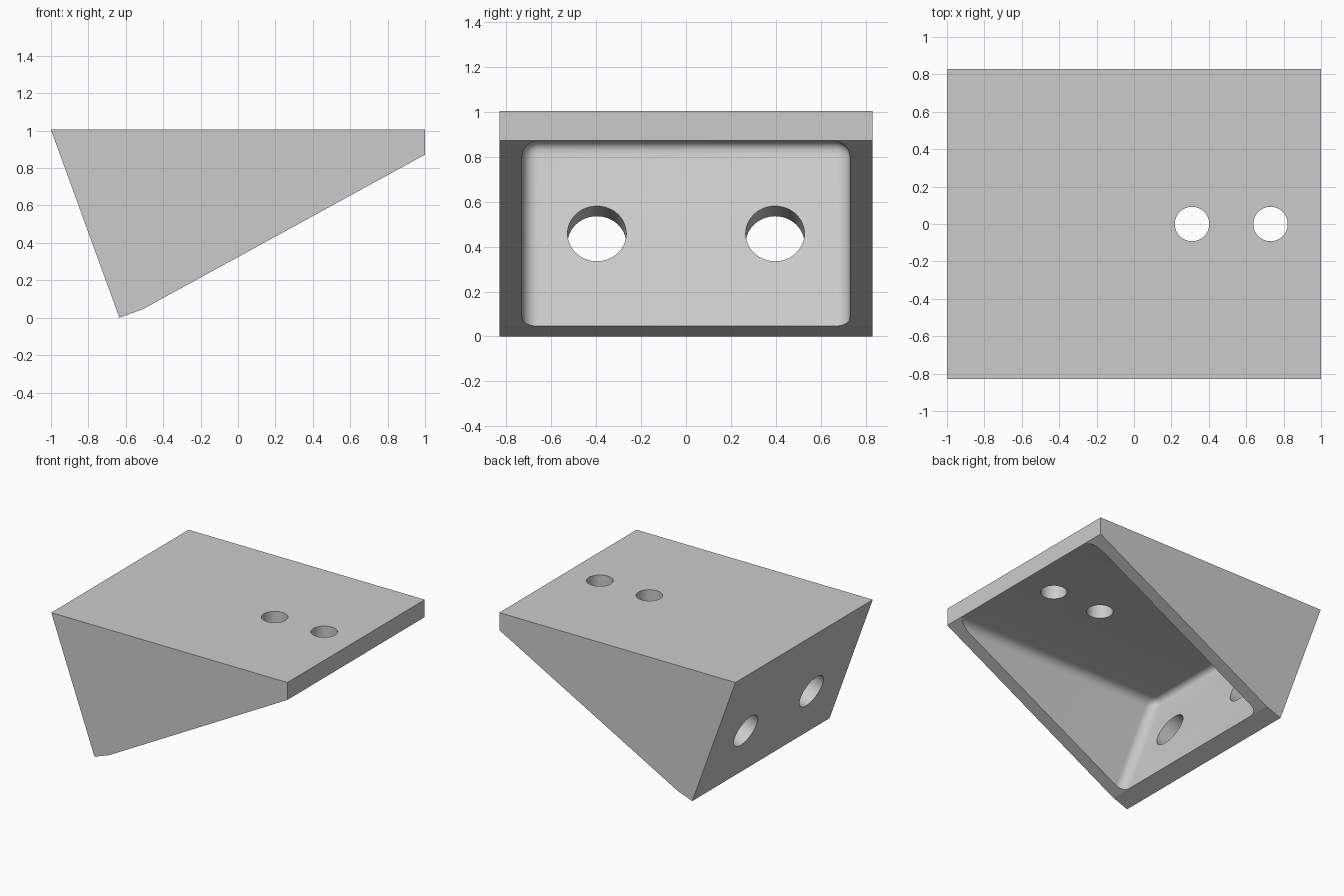
import bpy, bmesh, math
from mathutils import Vector

if "Cube" in bpy.data.objects:
    bpy.data.objects.remove(bpy.data.objects["Cube"])

TOP = 1.005                      # height of the flat top
WALL = 0.133                     # plate thickness
HALF_W = 0.83                    # half width of the bracket
TILT = math.radians(20)          # lean of the back plate
AXIS = Vector((math.cos(TILT), 0, math.sin(TILT)))      # normal of the back plate
DOWN = Vector((math.sin(TILT), 0, -math.cos(TILT)))     # direction down the back plate

grey = bpy.data.materials.new("light_grey")
grey.diffuse_color = (0.6, 0.6, 0.6, 1)
grey.use_nodes = True
grey.node_tree.nodes["Principled BSDF"].inputs["Base Color"].default_value = grey.diffuse_color


def prism(name, profile, half, bevel=0):
    """Extrude an x-z profile along y, optionally rounding every edge."""
    bm = bmesh.new()
    face = bm.faces.new([bm.verts.new((x, -half, z)) for x, z in profile])
    ext = bmesh.ops.extrude_face_region(bm, geom=[face])
    bmesh.ops.translate(bm, vec=(0, 2 * half, 0),
                        verts=[v for v in ext["geom"] if isinstance(v, bmesh.types.BMVert)])
    bmesh.ops.recalc_face_normals(bm, faces=bm.faces)
    if bevel:
        bmesh.ops.bevel(bm, geom=bm.edges[:], offset=bevel, segments=8,
                        profile=0.5, affect='EDGES')
    mesh = bpy.data.meshes.new(name)
    bm.to_mesh(mesh)
    bm.free()
    obj = bpy.data.objects.new(name, mesh)
    mesh.materials.append(grey)
    bpy.context.collection.objects.link(obj)
    return obj


def drill(name, centre, axis, radius):
    """Cylinder cutter through a plate."""
    bpy.ops.mesh.primitive_cylinder_add(vertices=64, radius=radius, depth=0.5, location=centre)
    obj = bpy.context.object
    obj.name = name
    obj.rotation_euler = Vector(axis).to_track_quat('Z', 'Y').to_euler()
    obj.data.materials.append(grey)
    return obj


# Solid wedge: flat top, leaning back, short square foot, sloped underside
tip = Vector((-1, 0, TOP)) + DOWN * (TOP / math.cos(TILT))
foot = tip + AXIS * WALL
bracket = prism("wedge_bracket",
                [(-1, TOP), (1, TOP), (1, TOP - WALL), (foot.x, foot.z), (tip.x, tip.z)], HALF_W)

# Rounded cavity, open through the sloped underside
roof = TOP - WALL - 0.001
inner_top = foot - DOWN * ((roof - foot.z) / math.cos(TILT))
inner_low = foot + DOWN * 1.0
cutters = [prism("cavity_cutter",
                 [(inner_top.x, roof), (2, roof), (2, inner_low.z), (inner_low.x, inner_low.z)],
                 0.73, 0.07)]

# Two large holes in the leaning back plate
hole = foot - DOWN * ((0.458 - foot.z) / math.cos(TILT)) - AXIS * WALL / 2
for side in (-1, 1):
    cutters.append(drill("back_hole_cutter", (hole.x, side * 0.397, hole.z), AXIS, 0.131))

# Two smaller holes in the top plate
for x in (0.31, 0.73):
    cutters.append(drill("top_hole_cutter", (x, 0, TOP - WALL / 2), (0, 0, 1), 0.092))

# Cut everything out of the wedge
bpy.context.view_layer.objects.active = bracket
for cutter in cutters:
    cutter.hide_render = True
    mod = bracket.modifiers.new("cut", 'BOOLEAN')
    mod.operation = 'DIFFERENCE'
    mod.solver = 'EXACT'
    mod.object = cutter
    bpy.ops.object.modifier_apply(modifier=mod.name)
for cutter in cutters:
    bpy.data.objects.remove(cutter)

# Smooth fillets and hole walls, sharp plate edges
bpy.ops.object.select_all(action='DESELECT')
bracket.select_set(True)
bpy.ops.object.shade_smooth_by_angle(angle=math.radians(25))
